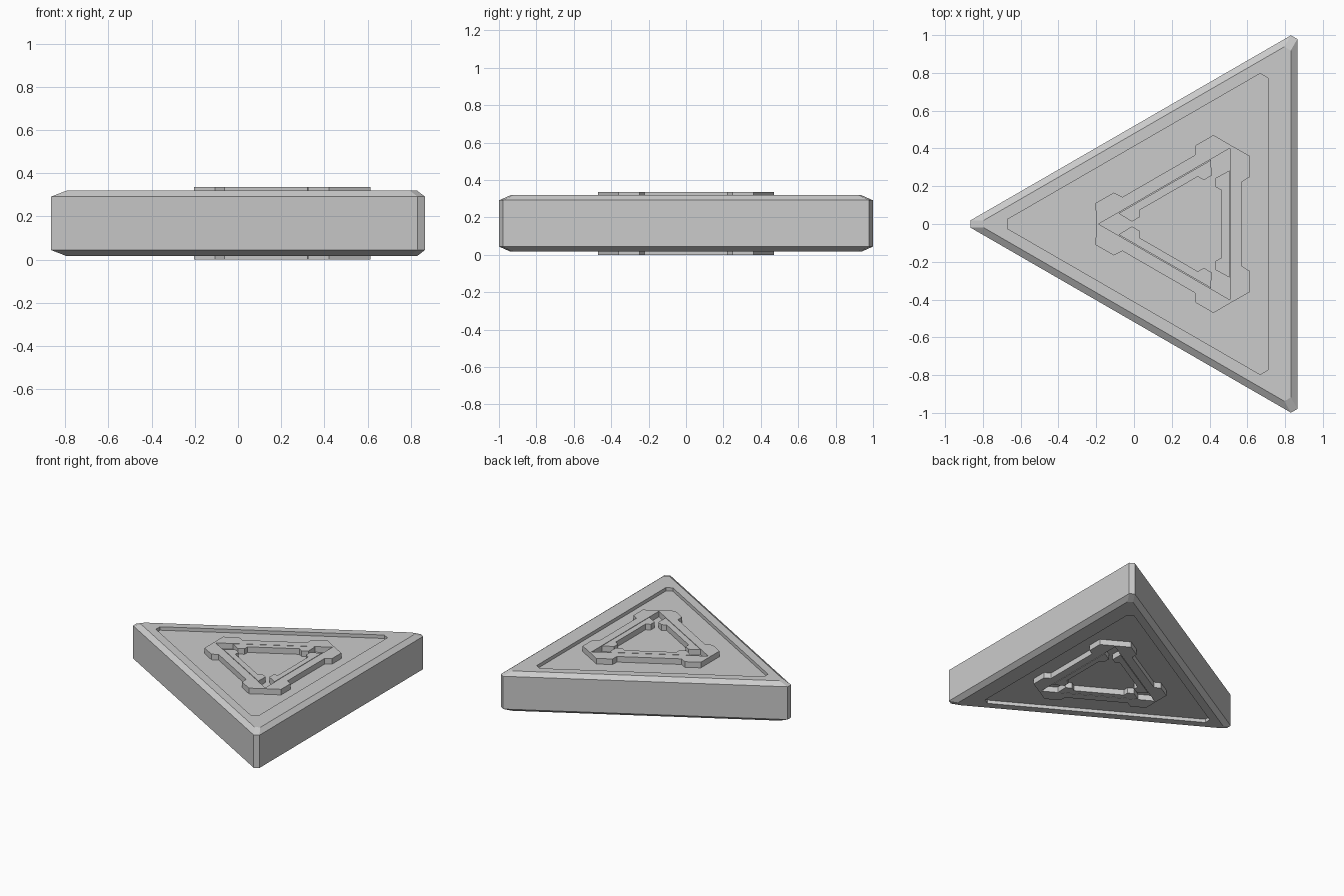
import bpy, bmesh
from math import radians, sqrt
from mathutils import Vector, Matrix

cube = bpy.data.objects.get("Cube")
if cube:
    bpy.data.objects.remove(cube)

CX = 0.277          # centre of the triangle
MID = 0.1675        # half of the total height

grey = bpy.data.materials.new("plain_grey")
grey.use_nodes = True
grey.diffuse_color = (0.6, 0.6, 0.6, 1)
grey.node_tree.nodes["Principled BSDF"].inputs["Base Color"].default_value = (0.6, 0.6, 0.6, 1)


def finish(name, bm):
    bmesh.ops.recalc_face_normals(bm, faces=bm.faces)
    mesh = bpy.data.meshes.new(name)
    bm.to_mesh(mesh)
    bm.free()
    mesh.materials.append(grey)
    obj = bpy.data.objects.new(name, mesh)
    bpy.context.collection.objects.link(obj)
    return obj


def turn(i):
    return Matrix.Rotation(radians(120 * i), 3, "Z")


def blunt_triangle(cx, side, corner, z):
    """Triangle given by side and corner distances, with its tips cut off."""
    half = (2 * side - corner) / sqrt(3)
    pts = []
    for i in range(3):
        for s in (1, -1):
            p = turn(i) @ Vector((-corner, s * half, 0))
            pts.append(p + Vector((cx, 0, z)))
    return pts


# Slab: chamfered rims and a shallow recess on both faces, lofted in one go
half_profile = [
    (0.236, 0.474, 0.906, 0.125),   # recess floor
    (0.236, 0.474, 0.906, 0.151),   # recess lip
    (CX, 0.553, 1.072, 0.151),      # flat rim
    (CX, 0.588, 1.142, 0.124),      # chamfer foot
]
sections = half_profile + [(c, s, k, -z) for c, s, k, z in reversed(half_profile)]
bm = bmesh.new()
rings = [[bm.verts.new(p) for p in blunt_triangle(c, s, k, MID + z)] for c, s, k, z in sections]
for a, b in zip(rings, rings[1:]):
    for i in range(6):
        j = (i + 1) % 6
        bm.faces.new((a[i], a[j], b[j], b[i]))
bm.faces.new(rings[0])
bm.faces.new(rings[-1])
finish("triangular_slab", bm)


def emblem_part(name, half_outline, side):
    """Mirror an outline, repeat it on three sides and raise it from the recess."""
    outline = half_outline + [(x, -y) for x, y in reversed(half_outline)]
    bm = bmesh.new()
    for i in range(3):
        pts = [turn(i) @ Vector((x, y, 0)) for x, y in outline]
        bm.faces.new([bm.verts.new(p + Vector((CX, 0, MID + side * 0.124))) for p in pts])
    bmesh.ops.remove_doubles(bm, verts=bm.verts, dist=0.001)
    new = bmesh.ops.extrude_face_region(bm, geom=bm.faces[:], use_keep_orig=True)["geom"]
    tops = [v for v in new if isinstance(v, bmesh.types.BMVert)]
    bmesh.ops.translate(bm, verts=tops, vec=(0, 0, side * (MID - 0.124)))
    finish(name, bm)


# Raised emblem: outer frame with wide corners, and three brackets inside it
def tip(r):
    return (r * 0.5, r * sqrt(3) / 2)


frame = [tip(0.464), tip(0.479), (0.336, 0.36), (0.336, 0.249), (0.293, 0.222)]
bracket = [(0.228, 0.283), (0.155, 0.243), (0.155, 0.196), (0.187, 0.178)]
for label, side in (("top", 1), ("bottom", -1)):
    emblem_part(label + "_emblem_frame", frame, side)
    emblem_part(label + "_emblem_brackets", bracket, side)
